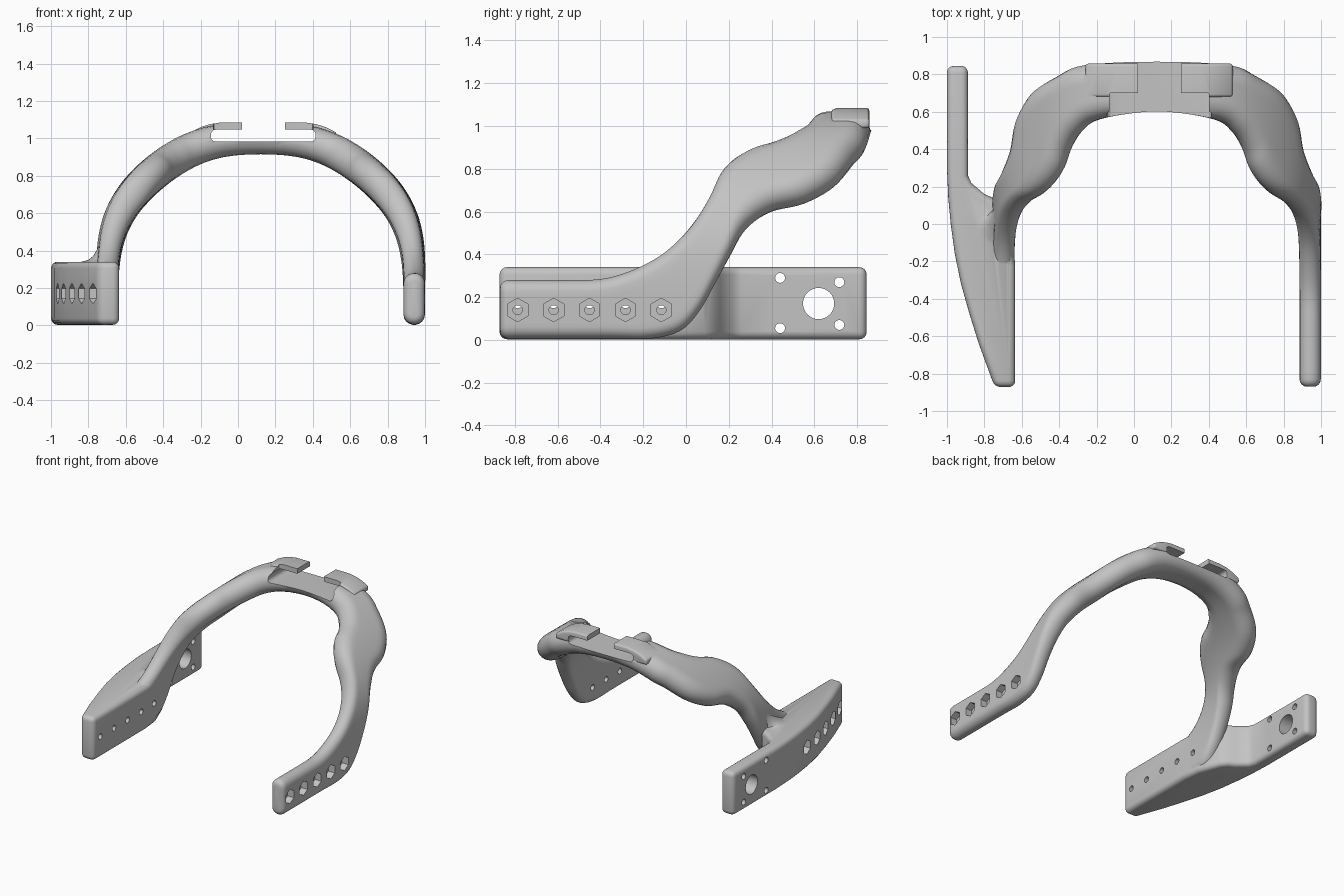
import bpy, bmesh, math
from mathutils import Vector

if "Cube" in bpy.data.objects:
    bpy.data.objects.remove(bpy.data.objects["Cube"])

CX, A, ZC, B = 0.122, 0.82, 0.22, 0.78   # arch centre, half width, spring height, rise

grey = bpy.data.materials.new("grey_plastic")
grey.diffuse_color = (0.55, 0.55, 0.55, 1)
grey.use_nodes = True
grey.node_tree.nodes["Principled BSDF"].inputs["Base Color"].default_value = grey.diffuse_color


def make(name, bm):
    bmesh.ops.recalc_face_normals(bm, faces=bm.faces)
    me = bpy.data.meshes.new(name)
    bm.to_mesh(me)
    bm.free()
    ob = bpy.data.objects.new(name, me)
    me.materials.append(grey)
    bpy.context.collection.objects.link(ob)
    return ob


def apply(ob, mod):
    bpy.context.view_layer.objects.active = ob
    bpy.ops.object.modifier_apply(modifier=mod.name)


def boolean(ob, other, op):
    mod = ob.modifiers.new("bool", 'BOOLEAN')
    mod.operation, mod.object, mod.solver = op, other, 'EXACT'
    apply(ob, mod)
    bpy.data.objects.remove(other)


def bevel(ob, width, angle, segs=4):
    mod = ob.modifiers.new("bevel", 'BEVEL')
    mod.width, mod.segments = width, segs
    mod.limit_method, mod.angle_limit = 'ANGLE', math.radians(angle)
    mod.use_clamp_overlap = False
    apply(ob, mod)


def loft(bm, rings):
    loops = [[bm.verts.new(p) for p in r] for r in rings]
    n = len(loops[0])
    for a, b in zip(loops, loops[1:]):
        for i in range(n):
            bm.faces.new((a[i], a[(i + 1) % n], b[(i + 1) % n], b[i]))
    bm.faces.new(loops[0])
    bm.faces.new(loops[-1])


def arch_xz(a):
    """Middle line of the arch: straight legs beyond 0 and pi, flattened crown."""
    if a < 0 or a > math.pi:
        return (-A if a < 0 else A), B * (a if a < 0 else math.pi - a)
    f = math.sin(2 * a) ** 2
    return (-A * math.cos(a) * (1 + f * (0.01 + 0.065 * math.cos(a) ** 2)),
            B * math.sin(a) * (1 + f * (0.012 + 0.07 * math.sin(a) ** 6)))


def arch_point(y, a, w):
    (x0, z0), (x1, z1) = arch_xz(a - 0.02), arch_xz(a + 0.02)
    n = Vector((z0 - z1, 0, x1 - x0)).normalized()
    x, z = arch_xz(a)
    return Vector((CX + x, y, ZC + z)) + n * w


def section(k, e=0.0):
    """Strip with fully rounded edges between the upper and lower edge, shrunk by e."""
    uy, ua, ly, la = k
    mid = min(max((ua + la) / 2, 0), math.pi)
    h = 0.057 + 0.028 * math.sin(mid) ** 2 + 0.018 * math.sin(2 * mid) ** 2 - e
    length = math.hypot(ly - uy, 0.8 * (la - ua))
    path = [(e + h - h * math.cos(t), h * math.sin(t))
            for t in (math.radians(-90 + 20 * i) for i in range(10))]
    lo, hi = e + h, length - e - h
    path += [(lo + (hi - lo) * i / 7, h) for i in range(1, 7)]
    path += [(length - s, -w) for s, w in path]
    return [arch_point(uy + (ly - uy) * s / length, ua + (la - ua) * s / length, w)
            for s, w in path]


# Arch band: upper edge (y, z) and lower edge (y, z) in side profile
profile = [(-.83, .28, -.83, .005), (-.55, .28, -.60, .005), (-.40, .285, -.35, .005),
           (-.28, .315, -.17, .005), (-.15, .375, -.03, .04), (-.05, .45, .06, .13),
           (.04, .55, .14, .27), (.11, .66, .21, .40), (.16, .76, .28, .52),
           (.22, .82, .40, .61), (.30, .86, .56, .655), (.40, .885, .70, .74),
           (.49, .92, .79, .85), (.56, .965, .85, .935), (.60, 1.0, .87, 1.0)]


def angle(z):
    if z < ZC:
        return (z - ZC) / B
    lo, hi = 0, math.pi / 2
    for _ in range(40):
        m = (lo + hi) / 2
        lo, hi = (m, hi) if arch_xz(m)[1] < z - ZC else (lo, m)
    return math.pi / 2 if z >= 1 else lo


keys = [(uy, angle(uz), ly, angle(lz)) for uy, uz, ly, lz in profile]
keys += [(uy, math.pi - ua, ly, math.pi - la) for uy, ua, ly, la in reversed(keys[:-1])]


def spline(p0, p1, p2, p3, t):
    return tuple(0.5 * (2 * b + (c - a) * t + (2 * a - 5 * b + 4 * c - d) * t * t
                        + (3 * b - a - 3 * c + d) * t ** 3)
                 for a, b, c, d in zip(p0, p1, p2, p3))


def cap(k):
    out = []
    for deg in (0, 22, 45, 67):
        t, r = math.radians(deg), 0.04
        y = -0.87 + r * (1 - math.cos(t))
        out.append(section((y, k[1], y, k[3]), r * (1 - math.sin(t))))
    return out


rings = cap(keys[0])
last = len(keys) - 1
for i in range(last):
    q = [keys[min(max(j, 0), last)] for j in range(i - 1, i + 3)]
    rings += [section(spline(*q, s / 5)) for s in range(5)]
rings.append(section(keys[-1]))
rings += cap(keys[-1])[::-1]
bm = bmesh.new()
loft(bm, rings)
frame = make("arch_frame", bm)

# Mounting block with rear plate, extruded from its plan
plan = [(-.635, -.872), (-.635, -.22), (-.65, -.08), (-.715, .09), (-.755, .14), (-.80, .16),
        (-.87, .22), (-.888, .26), (-.888, .845), (-1, .845), (-1, .3), (-.993, .14),
        (-.98, 0), (-.958, -.16), (-.925, -.32), (-.88, -.48), (-.83, -.64), (-.745, -.872)]
bm = bmesh.new()
loft(bm, [[(x, y, z) for x, y in plan] for z in (0.003, 0.34)])
block = make("mounting_block", bm)
bevel(block, 0.035, 45)

# Fillet where the arch leaves the block, fading out at both ends
curve = [(-.69, .30), (-.84, .31), (-.84, .339), (-.80, .35), (-.775, .37), (-.757, .40),
         (-.738, .44), (-.69, .46)]
bm = bmesh.new()
rings = []
for i in range(13):
    t = i / 12
    s = max(0.08, math.sin(math.pi * t) ** 0.7)
    pts = [(-.69 + (x + .69) * s, .32 + (z - .32) * s) for x, z in curve]
    rings.append([(x, -.16 + .28 * t + (z - .34) * (1.3 - .5 * t), z) for x, z in pts])
loft(bm, rings)
fillet = make("fillet", bm)
boolean(frame, block, 'UNION')
boolean(frame, fillet, 'UNION')


def rods(name, items, sides):
    """Rods along x: (x0, x1, y, z, radius)."""
    bm = bmesh.new()
    for x0, x1, y, z, r in items:
        ring = [(y + r * math.sin(math.tau * i / sides), z + r * math.cos(math.tau * i / sides))
                for i in range(sides)]
        loft(bm, [[(x, p, q) for p, q in ring] for x in (x0, x1)])
    return make(name, bm)


def box(name, lo, hi, width):
    bm = bmesh.new()
    (a, b, c), (d, e, f) = lo, hi
    loft(bm, [[(a, b, z), (d, b, z), (d, e, z), (a, e, z)] for z in (c, f)])
    ob = make(name, bm)
    bevel(ob, width, 45, 3)
    return ob


# Bolt holes and hexagonal nut pockets in both arms
ys = [-.787 + .168 * i for i in range(5)]
boolean(frame, rods("nut_pockets", [(.945, 1.1, y, .14, .055) for y in ys]
                    + [(-1.1, -.72, y, .17, .055) for y in ys], 6), 'DIFFERENCE')
boolean(frame, rods("bolt_holes", [(.8, 1.1, y, .14, .022) for y in ys]
                    + [(-.85, -.55, y, .17, .022) for y in ys], 20), 'DIFFERENCE')

# Plate holes
small = [(.44, .29), (.717, .27), (.44, .055), (.717, .07)]
boolean(frame, rods("plate_holes", [(-1.1, -.8, .62, .17, .073)]
                    + [(-1.1, -.8, y, z, .023) for y, z in small], 32), 'DIFFERENCE')

# Strap slot in the crown: tabs flowing out of the arch, through slot, open front and gap
tab = [(-.26, .99), (-.26, 1.03), (-.20, 1.06), (-.15, 1.076), (-.09, 1.085), (.05, 1.085), (.05, .99)]
for side in (1, -1):
    bm = bmesh.new()
    loft(bm, [[(.134 + side * (x - .134), y, z) for x, z in tab] for y in (.68, .857)])
    tab_ob = make("tab", bm)
    bevel(tab_ob, .014, 45, 3)
    boolean(frame, tab_ob, 'UNION')
boolean(frame, box("slot", (-.145, .3, .982), (.415, 1.1, 1.046), .025), 'DIFFERENCE')
boolean(frame, box("slot_front", (-.13, .3, 1.0), (.40, .70, 1.3), .006), 'DIFFERENCE')
boolean(frame, box("tab_gap", (.022, .3, .99), (.25, 1.1, 1.3), .006), 'DIFFERENCE')

# Smooth shading with sharp hole edges
bpy.ops.object.select_all(action='DESELECT')
frame.select_set(True)
bpy.context.view_layer.objects.active = frame
bpy.ops.object.shade_smooth_by_angle(angle=math.radians(32))
